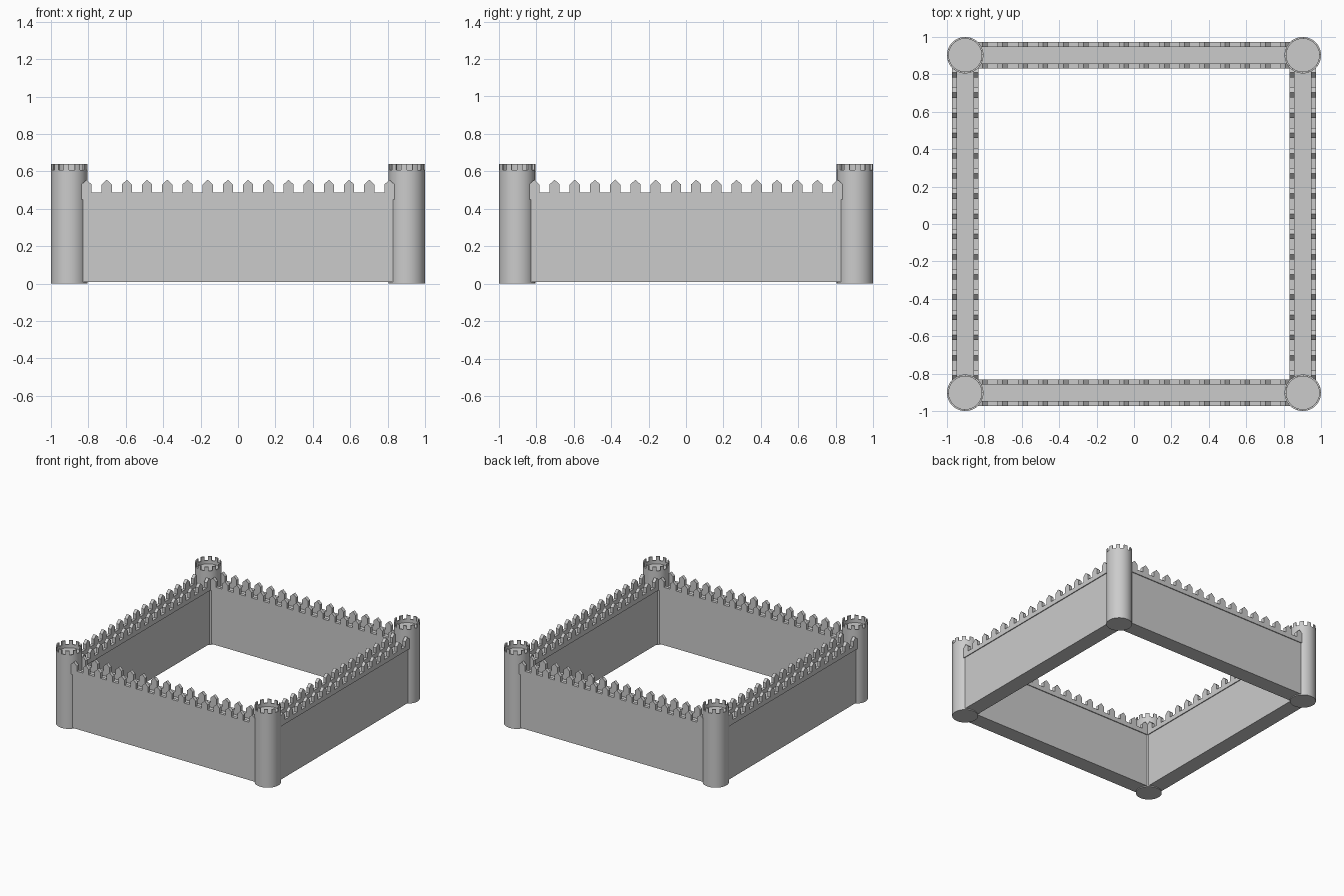
import bpy, bmesh, math
from mathutils import Matrix

if "Cube" in bpy.data.objects:
    bpy.data.objects.remove(bpy.data.objects["Cube"])

C = 0.9025            # tower / wall centre line
R = 0.0975            # tower outer radius
R_IN = 0.088          # inside of tower crown
SEG = 80              # tower sides
TEETH = 10            # merlons on each tower crown


def finish(name, bm, smooth=False):
    bmesh.ops.recalc_face_normals(bm, faces=bm.faces)
    me = bpy.data.meshes.new(name)
    bm.to_mesh(me)
    bm.free()
    ob = bpy.data.objects.new(name, me)
    bpy.context.collection.objects.link(ob)
    if smooth:
        bpy.ops.object.select_all(action='DESELECT')
        ob.select_set(True)
        bpy.context.view_layer.objects.active = ob
        bpy.ops.object.shade_smooth_by_angle(angle=math.radians(30))
    return ob


def box(bm, x0, x1, y0, y1, z0, z1):
    m = Matrix.Translation(((x0 + x1) / 2, (y0 + y1) / 2, (z0 + z1) / 2))
    m = m @ Matrix.Diagonal((x1 - x0, y1 - y0, z1 - z0, 1))
    bmesh.ops.create_cube(bm, size=1, matrix=m)


def ring(bm, r, z):
    return [bm.verts.new((r * math.cos(2 * math.pi * i / SEG),
                          r * math.sin(2 * math.pi * i / SEG), z)) for i in range(SEG)]


def tower(name, x, y):
    bm = bmesh.new()
    # solid shaft with a sunken top
    rings = [ring(bm, r, z) for r, z in ((R, 0), (R, 0.608), (R_IN, 0.608), (R_IN, 0.58))]
    for a, b in zip(rings, rings[1:]):
        for i in range(SEG):
            j = (i + 1) % SEG
            bm.faces.new((a[i], a[j], b[j], b[i]))
    bm.faces.new(rings[0])
    bm.faces.new(rings[-1])
    # curved crown merlons
    step = SEG // TEETH
    n = step // 2 + 1
    for t in range(TEETH):
        rows = []
        for k in range(n):
            a = 2 * math.pi * (t * step + k) / SEG
            rows.append([bm.verts.new((r * math.cos(a), r * math.sin(a), z))
                         for r, z in ((R, 0.608), (R, 0.64), (R_IN, 0.64), (R_IN, 0.608))])
        for p, q in zip(rows, rows[1:]):
            for i in range(4):
                j = (i + 1) % 4
                bm.faces.new((p[i], p[j], q[j], q[i]))
        bm.faces.new(rows[0])
        bm.faces.new(rows[-1])
    finish(name, bm, True).location = (x, y, 0)


def parapet(name, y0, y1, rot):
    bm = bmesh.new()
    # outline of rail with pointed merlons, extruded to thickness
    pts = [(-0.837, 0.45)]
    for i in range(16):
        x = -0.81 + i * 0.108
        pts += [(x - 0.027, 0.487), (x - 0.027, 0.53), (x, 0.555),
                (x + 0.027, 0.53), (x + 0.027, 0.487)]
    pts.append((0.837, 0.45))
    face = bm.faces.new([bm.verts.new((x, y0, z)) for x, z in pts])
    ext = bmesh.ops.extrude_face_region(bm, geom=[face])
    verts = [v for v in ext['geom'] if isinstance(v, bmesh.types.BMVert)]
    bmesh.ops.translate(bm, verts=verts, vec=(0, y1 - y0, 0))
    finish(name, bm).rotation_euler.z = rot


# four walls, each with an outer and inner parapet
for k, side in enumerate(("front", "right", "back", "left")):
    rot = k * math.pi / 2
    bm = bmesh.new()
    box(bm, -C, C, -C - 0.064, -C + 0.064, 0.008, 0.451)
    finish(side + "_wall", bm).rotation_euler.z = rot
    parapet(side + "_outer_parapet", -C - 0.071, -C - 0.045, rot)
    parapet(side + "_inner_parapet", -C + 0.045, -C + 0.071, rot)

# corner towers
for sx, xn in ((-1, "left"), (1, "right")):
    for sy, yn in ((-1, "front"), (1, "back")):
        tower(f"{yn}_{xn}_tower", sx * C, sy * C)
